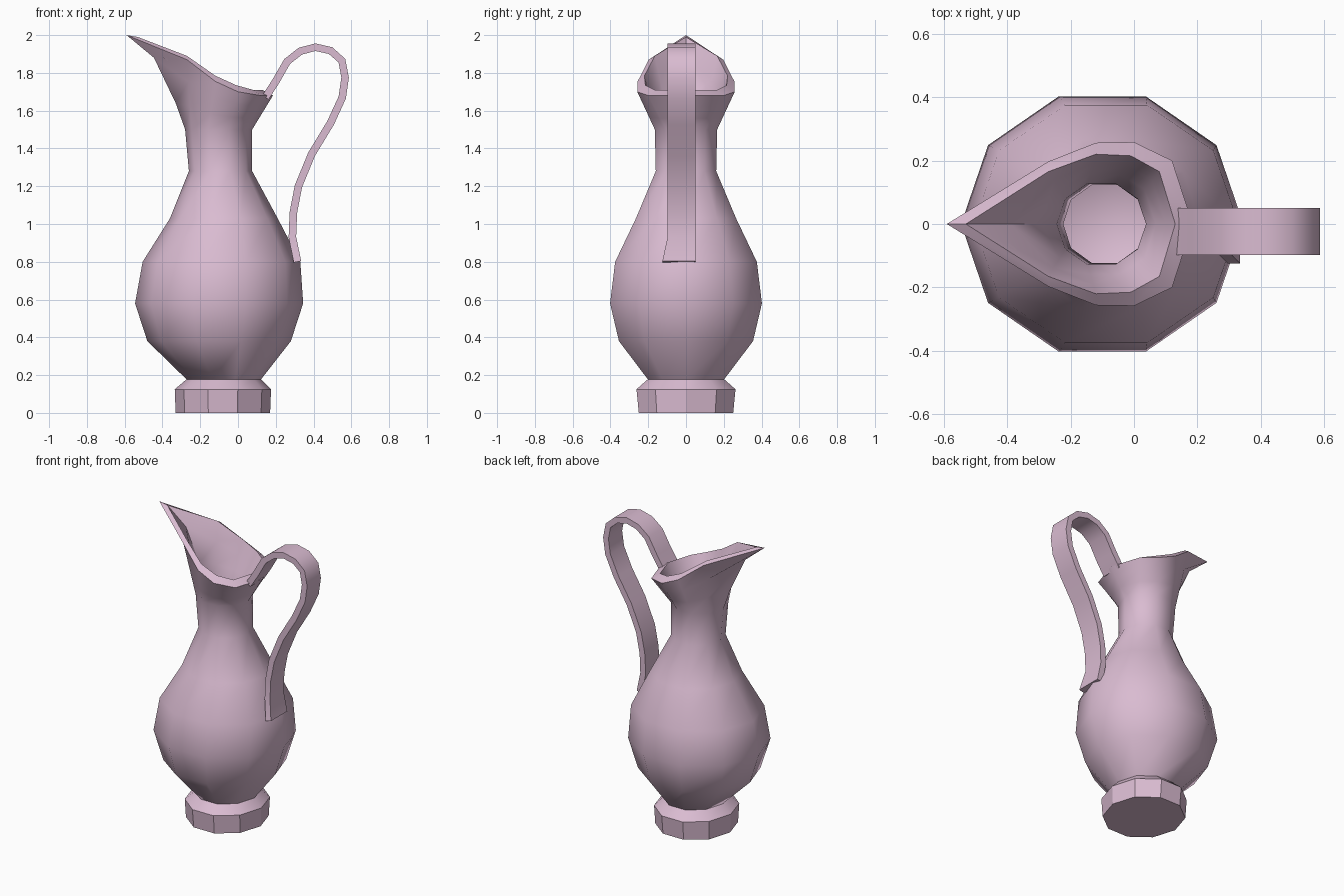
import bpy, bmesh, math
from mathutils import Vector

if "Cube" in bpy.data.objects:
    bpy.data.objects.remove(bpy.data.objects["Cube"])

SIDES = 10
WALL = 0.037

mat = bpy.data.materials.new("glaze_pink")
mat.diffuse_color = (0.70, 0.50, 0.64, 1)
mat.use_nodes = True
mat.node_tree.nodes["Principled BSDF"].inputs["Base Color"].default_value = mat.diffuse_color


def ring(z, x0, x1, half_y):
    """Ten-sided ring between x0 and x1, starting at +x."""
    cx, rx, ry = (x0 + x1) / 2, (x1 - x0) / 2, half_y / math.sin(math.radians(72))
    return [Vector((cx + rx * math.cos(math.tau * i / SIDES),
                    ry * math.sin(math.tau * i / SIDES), z)) for i in range(SIDES)]


def mirrored(half):
    """Complete a ring from its six points on the +y side."""
    pts = [Vector(p) for p in half]
    return pts + [Vector((p.x, -p.y, p.z)) for p in reversed(pts[1:-1])]


def loft(name, rings, angle):
    bm = bmesh.new()
    loops = [[bm.verts.new(p) for p in r] for r in rings]
    n = len(loops[0])
    for a, b in zip(loops, loops[1:]):
        for i in range(n):
            j = (i + 1) % n
            bm.faces.new((a[i], a[j], b[j], b[i]))
    bm.faces.new(loops[0])
    bm.faces.new(loops[-1])
    bmesh.ops.recalc_face_normals(bm, faces=bm.faces)
    me = bpy.data.meshes.new(name)
    bm.to_mesh(me)
    bm.free()
    ob = bpy.data.objects.new(name, me)
    bpy.context.collection.objects.link(ob)
    me.materials.append(mat)
    bpy.ops.object.select_all(action='DESELECT')
    ob.select_set(True)
    bpy.context.view_layer.objects.active = ob
    bpy.ops.object.shade_smooth_by_angle(angle=math.radians(angle))
    return ob


# Foot
loft("foot", [ring(0, -0.33, 0.17, 0.25), ring(0.125, -0.335, 0.175, 0.262),
              ring(0.18, -0.27, 0.12, 0.20)], 30)

# Belly and neck profile: z, left x, right x, half depth
profile = [(0.175, -0.27, 0.12, 0.20), (0.38, -0.48, 0.28, 0.355),
           (0.58, -0.545, 0.345, 0.402), (0.80, -0.505, 0.33, 0.375),
           (1.03, -0.36, 0.21, 0.265), (1.28, -0.26, 0.075, 0.16),
           (1.50, -0.28, 0.075, 0.165)]
outer = [ring(*p) for p in profile]
inner = [ring(z, a + WALL, b - WALL, h - WALL) for z, a, b, h in profile]
inner[0] = [p + Vector((0, 0, 0.04)) for p in inner[0]]

# Flared mouth with a pointed pouring lip
rim = mirrored([(0.185, 0, 1.68), (0.12, 0.20, 1.68), (0, 0.258, 1.70),
                (-0.12, 0.256, 1.755), (-0.27, 0.197, 1.87), (-0.59, 0, 2.0)])
rim_in = mirrored([(0.13, 0, 1.71), (0.08, 0.165, 1.71), (-0.01, 0.215, 1.735),
                   (-0.12, 0.22, 1.785), (-0.27, 0.165, 1.89), (-0.53, 0, 1.99)])


def flare(neck, top, t, tip):
    r = [a.lerp(b, t) for a, b in zip(neck, top)]
    r[SIDES // 2] = Vector(tip)
    return r


out_flare = [flare(outer[-1], rim, 0.33, (-0.33, 0, 1.64)),
             flare(outer[-1], rim, 0.68, (-0.445, 0, 1.88))]
in_flare = [flare(inner[-1], rim_in, 0.33, (-0.29, 0, 1.66)),
            flare(inner[-1], rim_in, 0.68, (-0.39, 0, 1.88))]
loft("pitcher_body", outer + out_flare + [rim, rim_in] + in_flare[::-1] + inner[::-1], 50)

# Handle: flat strap swept along a path in x and z
path = [(0.145, 1.67), (0.20, 1.755), (0.26, 1.86), (0.33, 1.915), (0.41, 1.936),
        (0.49, 1.918), (0.55, 1.865), (0.567, 1.775), (0.552, 1.67), (0.49, 1.535),
        (0.39, 1.37), (0.32, 1.20), (0.293, 1.06), (0.288, 0.93), (0.315, 0.80)]
straps = []
for i, (x, z) in enumerate(path):
    a, b = path[max(i - 1, 0)], path[min(i + 1, len(path) - 1)]
    d = Vector((b[0] - a[0], b[1] - a[1])).normalized()
    t = 0.02
    nx, nz = -d.y * t, d.x * t
    last = i == len(path) - 1
    y0, y1 = (-0.125 if last else -0.097), 0.05
    straps.append([Vector((x + nx, y0, z + nz)), Vector((x + nx, y1, z + nz)),
                   Vector((x - nx, y1, z - nz)), Vector((x - nx, y0, z - nz))])
loft("handle", straps, 40)
